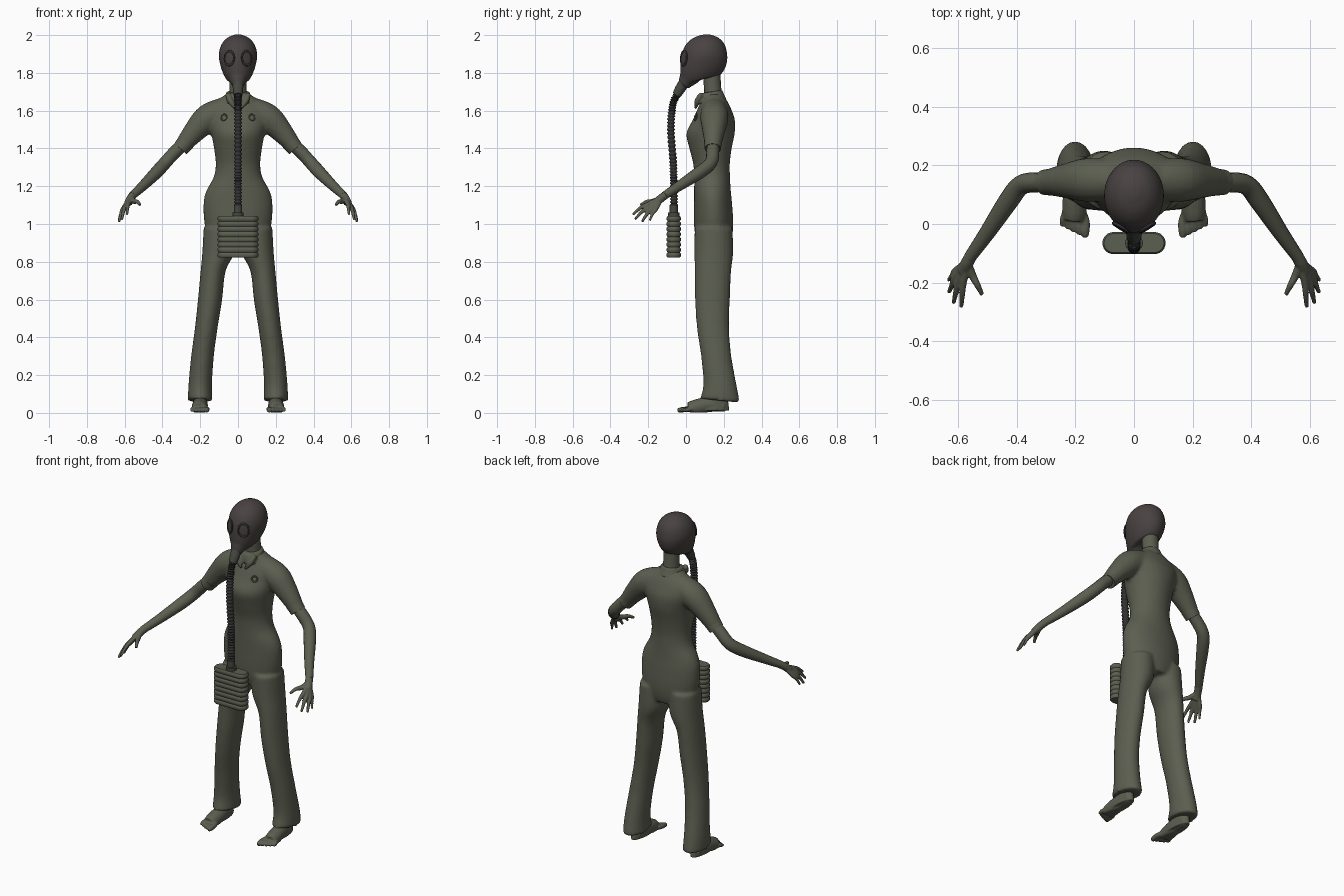
import bpy, bmesh, math
from mathutils import Vector

cube = bpy.data.objects.get("Cube")
if cube:
    bpy.data.objects.remove(cube, do_unlink=True)


def material(name, color):
    m = bpy.data.materials.new(name)
    m.use_nodes = True
    m.diffuse_color = (*color, 1)
    m.node_tree.nodes["Principled BSDF"].inputs["Base Color"].default_value = (*color, 1)
    return m


OLIVE = material("olive cloth", (0.105, 0.112, 0.080))
RUBBER = material("mask rubber", (0.066, 0.054, 0.054))
DARK = material("dark rubber", (0.035, 0.031, 0.031))
METAL = material("fitting metal", (0.060, 0.064, 0.050))


def refine(rows, n=4):
    """Catmull-Rom resampling of rows of numbers."""
    out = []
    for i in range(len(rows) - 1):
        a, b, c, d = (rows[max(i - 1, 0)], rows[i], rows[i + 1], rows[min(i + 2, len(rows) - 1)])
        for k in range(n):
            t = k / n
            out.append([0.5 * (2 * q + (r - p) * t + (2 * p - 5 * q + 4 * r - s) * t ** 2
                               + (3 * q - p - 3 * r + s) * t ** 3) for p, q, r, s in zip(a, b, c, d)])
    return out + [list(rows[-1])]


def skin(bm, rings):
    vs = [[bm.verts.new(p) for p in ring] for ring in rings]
    n = len(vs[0])
    faces = [bm.faces.new((a[i], a[(i + 1) % n], b[(i + 1) % n], b[i]))
             for a, b in zip(vs, vs[1:]) for i in range(n)]
    faces += [bm.faces.new(vs[0]), bm.faces.new(vs[-1])]
    bmesh.ops.recalc_face_normals(bm, faces=faces)


def stack(bm, rows, side=1, segs=32, n=4, flat=0):
    """Level rings: z, x, y, half width, half depth, tilt. flat widens them to a stadium."""
    rings = []
    for z, cx, cy, rx, ry, tilt in refine(rows, n):
        ring = []
        for i in range(segs):
            a = math.tau * (i + 0.5) / segs
            x = rx * math.cos(a) + math.copysign(flat, math.cos(a))
            y = ry * math.sin(a)
            ring.append((side * (cx + x), cy + y, z + tilt * y))
        rings.append(ring)
    skin(bm, rings)


def tube(bm, pts, side=1, segs=16, n=4, ref=(0, 0, 1), ripple=0, waves=0):
    """Round tube through points x, y, z, radius."""
    pts = refine(pts, n)
    cs = [Vector((side * p[0], p[1], p[2])) for p in pts]
    rings = []
    for i, c in enumerate(cs):
        t = (cs[min(i + 1, len(cs) - 1)] - cs[max(i - 1, 0)]).normalized()
        u = t.cross(Vector(ref)).normalized()
        v = t.cross(u)
        r = pts[i][3] + ripple * math.cos(math.tau * waves * i / (len(cs) - 1))
        rings.append([c + r * (math.cos(a) * u + math.sin(a) * v)
                      for a in (math.tau * k / segs for k in range(segs))])
    skin(bm, rings)


def finish(bm, name, mat, voxel=0, relax=3, angle=40):
    me = bpy.data.meshes.new(name)
    bm.to_mesh(me)
    bm.free()
    me.materials.append(mat)
    ob = bpy.data.objects.new(name, me)
    bpy.context.collection.objects.link(ob)
    if voxel:
        rm = ob.modifiers.new("fuse", 'REMESH')
        rm.mode, rm.voxel_size, rm.use_smooth_shade = 'VOXEL', voxel, True
        sm = ob.modifiers.new("relax", 'SMOOTH')
        sm.factor, sm.iterations = 0.5, relax
    else:
        bpy.ops.object.select_all(action='DESELECT')
        ob.select_set(True)
        bpy.context.view_layer.objects.active = ob
        bpy.ops.object.shade_smooth_by_angle(angle=math.radians(angle))
    return ob


SIDES = ((1, "left"), (-1, "right"))

# Overalls: torso, trouser legs and sleeves fused into one garment
bm = bmesh.new()
stack(bm, [(.9, 0, .15, .11, .085, 0), (.95, 0, .147, .16, .1, 0), (1.02, 0, .146, .18, .104, 0),
           (1.12, 0, .143, .182, .1, 0), (1.18, 0, .14, .166, .097, 0), (1.25, 0, .138, .128, .095, 0),
           (1.32, 0, .135, .118, .097, 0), (1.4, 0, .13, .127, .112, 0), (1.48, 0, .13, .142, .128, 0),
           (1.55, 0, .147, .16, .112, 0), (1.6, 0, .15, .165, .093, 0), (1.64, 0, .15, .13, .075, 0),
           (1.67, 0, .145, .09, .06, 0), (1.69, 0, .14, .06, .05, 0)])
for s, _ in SIDES:
    stack(bm, [(.98, .095, .146, .087, .1, 0), (.85, .104, .147, .085, .103, 0),
               (.75, .132, .143, .066, .096, 0), (.6, .148, .14, .064, .092, 0),
               (.45, .168, .143, .06, .085, 0), (.3, .188, .16, .06, .08, 0),
               (.15, .2, .18, .062, .088, -.05), (.065, .2, .18, .065, .105, -.1)], s)
    tube(bm, [(.08, .15, 1.6, .07), (.16, .15, 1.56, .075), (.23, .147, 1.49, .06),
              (.3, .142, 1.405, .042)], s)
finish(bm, "overalls", OLIVE, .011)

# Neck and collar
bm = bmesh.new()
tube(bm, [(0, .15, 1.62, .052), (0, .142, 1.7, .046), (0, .135, 1.82, .046)], ref=(1, 0, 0))
finish(bm, "neck", OLIVE)
bm = bmesh.new()
stack(bm, [(1.645, 0, .138, .085, .078, .15), (1.675, 0, .132, .07, .07, .15),
           (1.7, 0, .132, .06, .06, .15)])
for s, _ in SIDES:
    tube(bm, [(.055, .085, 1.69, .014), (.04, .06, 1.65, .016), (.012, .05, 1.61, .006)], s, ref=(1, 0, 0))
finish(bm, "collar", OLIVE, .006)

for s, label in SIDES:
    # Sleeve cuff
    bm = bmesh.new()
    tube(bm, [(.275, .143, 1.434, .047), (.305, .142, 1.398, .043)], s, n=1, segs=24)
    finish(bm, label + "_sleeve_cuff", OLIVE)

    # Bare arm, palm and fingers
    bm = bmesh.new()
    tube(bm, [(.27, .143, 1.44, .033), (.33, .142, 1.385, .034), (.385, .132, 1.325, .034),
              (.43, .075, 1.275, .034), (.5, -.03, 1.205, .027), (.56, -.115, 1.15, .021)], s)
    finish(bm, label + "_arm", OLIVE)
    bm = bmesh.new()
    palm = (.567, -.13, 1.138)
    tube(bm, [(.55, -.1, 1.158, .021), (*palm, .022), (.582, -.16, 1.11, .022)], s)
    for knuckle, tip, r in (((.582, -.2, 1.105), (.588, -.282, 1.05), .010),
                            ((.598, -.195, 1.09), (.615, -.27, 1.025), .010),
                            ((.608, -.18, 1.08), (.63, -.232, 1.012), .010),
                            ((.608, -.16, 1.078), (.632, -.192, 1.018), .009),
                            ((.55, -.175, 1.12), (.517, -.24, 1.1), .011)):
        mid = [(a + b) / 2 + c for a, b, c in zip(knuckle, tip, (0, 0, .008))]
        tube(bm, [(*palm, .014), (*knuckle, r + .003), (*mid, r), (*tip, r * .7)], s, segs=10)
    finish(bm, label + "_hand", OLIVE, .0045, 2)

    # Bare foot with toes
    bm = bmesh.new()
    stack(bm, [(.012, .2, .12, .038, .11, 0), (.05, .2, .15, .036, .075, 0),
               (.13, .2, .17, .036, .045, 0)], s)
    tube(bm, [(.2, .205, .035, .03), (.2, .12, .044, .04), (.203, .05, .028, .042),
              (.205, .015, .02, .036)], s)
    for i in range(5):
        x = .166 + .0195 * i
        r = .015 - .0012 * i
        tip = -.045 + .009 * i
        tube(bm, [(.19 + .008 * i, .06, .022, .018), (x, .012, .02, r), (x, tip + .02, .016, r),
                  (x, tip, .012, r * .7)], s, segs=10)
    for v in bm.verts:
        v.co.z = max(v.co.z, .002)
    finish(bm, label + "_foot", OLIVE, .005, 2)

    # Chest pocket clasp
    bpy.ops.mesh.primitive_torus_add(major_radius=.016, minor_radius=.004, major_segments=16,
                                     minor_segments=6, location=(s * .075, .052, 1.565),
                                     rotation=(math.radians(75), 0, s * .4))
    ob = bpy.context.object
    ob.name = label + "_pocket_clasp"
    ob.data.materials.append(OLIVE)

    # Eyepiece: rim and shallow lens
    turn = Vector((s * .52, -.85, .08)).to_track_quat('Z', 'Y').to_euler()
    spot = (s * .046, -.012, 1.878)
    bpy.ops.mesh.primitive_torus_add(major_radius=.029, minor_radius=.005, major_segments=32,
                                     minor_segments=8, location=spot, rotation=turn)
    rim = bpy.context.object
    rim.name = label + "_eyepiece_rim"
    rim.data.materials.append(DARK)
    bpy.ops.mesh.primitive_uv_sphere_add(radius=.029, segments=24, ring_count=12,
                                         location=spot, rotation=turn)
    lens = bpy.context.object
    lens.name = label + "_eyepiece_lens"
    lens.data.materials.append(RUBBER)
    rim.scale, lens.scale = (1, 1.3, 1), (1, 1.3, .15)
    for ob in (rim, lens):
        ob.data.shade_smooth()

# Rubber hood with tapering snout
bm = bmesh.new()
stack(bm, [(1.765, 0, .085, .06, .1, .25), (1.8, 0, .089, .08, .118, .2), (1.85, 0, .094, .096, .124, .1),
           (1.9, 0, .098, .102, .12, 0), (1.95, 0, .102, .088, .103, 0), (1.985, 0, .106, .058, .068, 0),
           (2.003, 0, .11, .018, .02, 0)])
tube(bm, [(0, .06, 1.85, .07), (0, .025, 1.79, .058), (0, .0, 1.755, .042), (0, -.015, 1.73, .03)],
     ref=(1, 0, 0))
finish(bm, "mask_hood", RUBBER, .008)

# Hose fitting, corrugated hose and lower fitting
bm = bmesh.new()
tube(bm, [(0, -.012, 1.745, .029), (0, -.033, 1.712, .027), (0, -.05, 1.682, .023)], ref=(1, 0, 0), segs=20)
finish(bm, "mask_fitting", METAL)
bm = bmesh.new()
tube(bm, [(0, -.042, 1.695, .0185), (0, -.07, 1.63, .0185), (0, -.08, 1.5, .0185),
          (0, -.068, 1.33, .0185), (0, -.064, 1.2, .0185), (0, -.064, 1.08, .0185)],
     ref=(1, 0, 0), n=36, ripple=.003, waves=40)
finish(bm, "corrugated_hose", DARK, angle=70)
bm = bmesh.new()
stack(bm, [(z, 0, -.065, r, r, 0) for z, r in ((1.03, .03), (1.06, .03), (1.062, .022), (1.1, .022))], n=1)
finish(bm, "canister_fitting", METAL)

# Ribbed filter canister with rounded ends
bm = bmesh.new()
ribs, low, high = 8, .822, 1.042
rows = []
for i in range(ribs):
    for f, r in ((0, .032), (.25, .0375), (.75, .0375)):
        rows.append((low + (high - low) * (i + f) / ribs, 0, -.065, r, r, 0))
rows.append((high, 0, -.065, .032, .032, 0))
stack(bm, rows, n=1, flat=.07)
finish(bm, "filter_canister", OLIVE)
